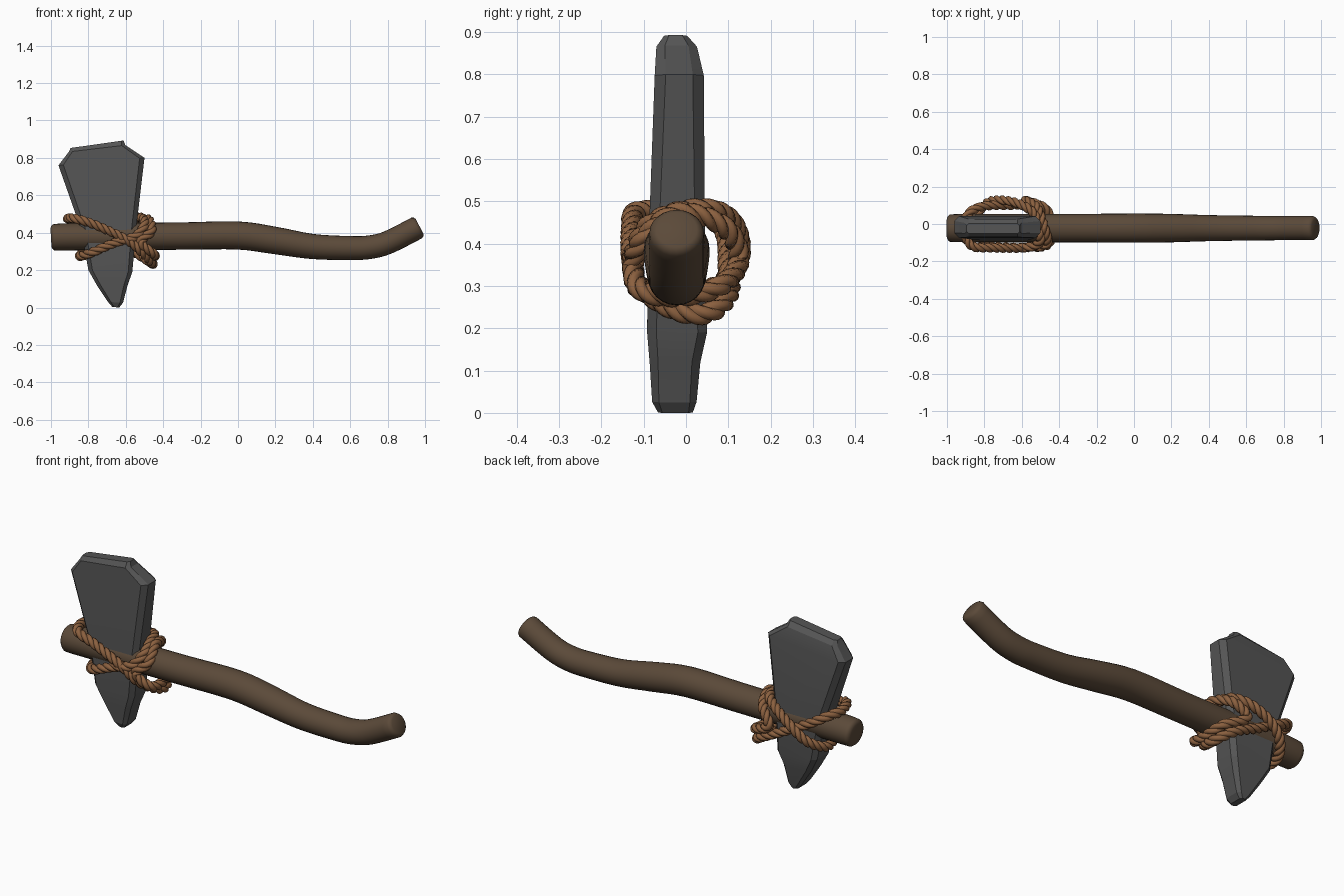
import bpy, bmesh, math
from mathutils import Vector

if "Cube" in bpy.data.objects:
    bpy.data.objects.remove(bpy.data.objects["Cube"])


def material(name, rgb):
    m = bpy.data.materials.new(name)
    m.diffuse_color = (*rgb, 1)
    m.use_nodes = True
    m.node_tree.nodes["Principled BSDF"].inputs["Base Color"].default_value = m.diffuse_color
    return m


WOOD = material("dark wood", (0.105, 0.068, 0.041))
STONE = material("grey stone", (0.09, 0.09, 0.09))
ROPE = material("brown rope", (0.26, 0.118, 0.05))


def loft(name, rings, mat, closed=False, angle=30):
    """Skin a list of equal-length point rings; cap the ends unless closed."""
    bm = bmesh.new()
    vs = [[bm.verts.new(p) for p in r] for r in rings]
    n = len(vs[0])
    for i in range(len(vs) if closed else len(vs) - 1):
        a, b = vs[i], vs[(i + 1) % len(vs)]
        for j in range(n):
            k = (j + 1) % n
            bm.faces.new((a[j], a[k], b[k], b[j]))
    if not closed:
        bm.faces.new(vs[0][::-1])
        bm.faces.new(vs[-1])
    bmesh.ops.recalc_face_normals(bm, faces=bm.faces)
    me = bpy.data.meshes.new(name)
    bm.to_mesh(me)
    bm.free()
    me.materials.append(mat)
    ob = bpy.data.objects.new(name, me)
    bpy.context.collection.objects.link(ob)
    bpy.ops.object.select_all(action='DESELECT')
    ob.select_set(True)
    bpy.context.view_layer.objects.active = ob
    bpy.ops.object.shade_smooth_by_angle(angle=math.radians(angle))
    return ob


def spline(pts, steps, closed):
    """Catmull-Rom samples through points of any dimension."""
    pts = [Vector(p) for p in pts]
    n = len(pts)
    get = (lambda i: pts[i % n]) if closed else (lambda i: pts[max(0, min(n - 1, i))])
    out = []
    for i in range(n if closed else n - 1):
        a, b, c, d = (get(i + k) for k in (-1, 0, 1, 2))
        for s in range(steps):
            t = s / steps
            out.append(0.5 * (2 * b + (c - a) * t + (2 * a - 5 * b + 4 * c - d) * t * t
                              + (3 * b - a - 3 * c + d) * t ** 3))
    if not closed:
        out.append(pts[-1])
    return out


# Handle: (x, z, radius) along a wavy branch, with rounded ends
branch = [(-0.985, 0.375, 0.07), (-0.9, 0.378, 0.073), (-0.6, 0.38, 0.073), (-0.3, 0.382, 0.073),
          (0.0, 0.385, 0.075), (0.2, 0.358, 0.073), (0.4, 0.326, 0.067), (0.6, 0.318, 0.064),
          (0.7, 0.322, 0.063), (0.8, 0.347, 0.062), (0.955, 0.425, 0.062)]
path = spline(branch, 4, False)
rings = []
for i, p in enumerate(path):
    d = path[min(i + 1, len(path) - 1)] - path[max(i - 1, 0)]
    t = Vector((d.x, 0, d.y)).normalized()
    up = Vector((-t.z, 0, t.x))
    c = Vector((p.x, -0.022, p.y))

    def ring(shift, f):
        return [c + t * shift + up * (p.z * f * math.sin(a)) +
                Vector((0, p.z * 1.04 * f * math.cos(a), 0))
                for a in (2 * math.pi * k / 24 for k in range(24))]
    if i == 0:
        rings += [ring(-0.015, 0.72), ring(-0.010, 0.88)]
    rings.append(ring(0, 1))
    if i == len(path) - 1:
        rings += [ring(0.012, 0.9), ring(0.018, 0.74)]
loft("handle", rings, WOOD, angle=40)

# Stone head: rows of (z left, z right, x left, x right, y front, y back, bevel)
rows = [(0.003, 0.0, -0.672, -0.635, -0.066, 0.016, 0.01),
        (0.030, 0.025, -0.695, -0.615, -0.080, 0.025, 0.016),
        (0.12, 0.12, -0.755, -0.590, -0.086, 0.034, 0.02),
        (0.20, 0.19, -0.80, -0.565, -0.092, 0.050, 0.022),
        (0.42, 0.42, -0.84, -0.545, -0.088, 0.045, 0.024),
        (0.76, 0.80, -0.96, -0.50, -0.074, 0.042, 0.026),
        (0.832, 0.868, -0.905, -0.602, -0.070, 0.026, 0.02),
        (0.853, 0.893, -0.895, -0.612, -0.052, 0.003, 0.012)]
rings = []
for zl, zr, xl, xr, yf, yb, b in rows:
    def pt(x, y):
        return (x, y, zl + (zr - zl) * (x - xl) / (xr - xl))
    rings.append([pt(xl, yf + b), pt(xl + b, yf), pt(xr - b, yf), pt(xr, yf + b),
                  pt(xr, yb - b), pt(xr - b, yb), pt(xl + b, yb), pt(xl, yb - b)])
loft("stone_head", rings, STONE, angle=18)


# Rope lashing: three-lobed section twisted along closed loops
def rope(name, pts, radius=0.026):
    path = spline(pts, 16, True)
    n = len(path)
    length = sum((path[i] - path[i - 1]).length for i in range(n))
    turns = round(length / 0.12 * 3) / 3
    rings, run = [], 0
    for i, p in enumerate(path):
        t = (path[(i + 1) % n] - path[i - 1]).normalized()
        out = p - Vector((p.x, -0.02, 0.37))
        u = (out - t * out.dot(t)).normalized()
        v = t.cross(u)
        run += (p - path[i - 1]).length if i else 0
        spin = 2 * math.pi * turns * run / length
        ring = []
        for k in range(18):
            a = 2 * math.pi * k / 18
            r = radius * (0.68 + 0.32 * abs(math.cos(1.5 * a)) ** 0.7)
            ring.append(p + (u * math.cos(a + spin) + v * math.sin(a + spin)) * r)
        rings.append(ring)
    # the last ring meets the first after a whole number of lobes
    shift = round(turns * 3) % 3 * 6
    rings.append([rings[0][(k + shift) % 18] for k in range(18)])
    loft(name, rings, ROPE, angle=45)


rope("rope_falling_loop", [
    (-0.91, -0.02, 0.475), (-0.87, -0.115, 0.475), (-0.76, -0.128, 0.44), (-0.60, -0.128, 0.365),
    (-0.52, -0.11, 0.30), (-0.465, -0.03, 0.245), (-0.46, 0.05, 0.235), (-0.53, 0.10, 0.28),
    (-0.66, 0.10, 0.345), (-0.80, 0.095, 0.42), (-0.88, 0.06, 0.465)])
rope("rope_rising_loop", [
    (-0.51, -0.02, 0.475), (-0.50, -0.09, 0.44), (-0.55, -0.122, 0.38), (-0.66, -0.125, 0.345),
    (-0.78, -0.112, 0.295), (-0.838, -0.04, 0.275), (-0.84, 0.04, 0.285), (-0.79, 0.11, 0.33),
    (-0.72, 0.128, 0.39), (-0.62, 0.11, 0.45), (-0.54, 0.06, 0.48)])
rope("rope_tie", [
    (-0.48, -0.02, 0.472), (-0.462, -0.10, 0.41), (-0.52, -0.125, 0.35), (-0.455, -0.105, 0.29),
    (-0.445, -0.02, 0.275), (-0.47, 0.08, 0.30), (-0.58, 0.125, 0.36), (-0.52, 0.09, 0.44)])
